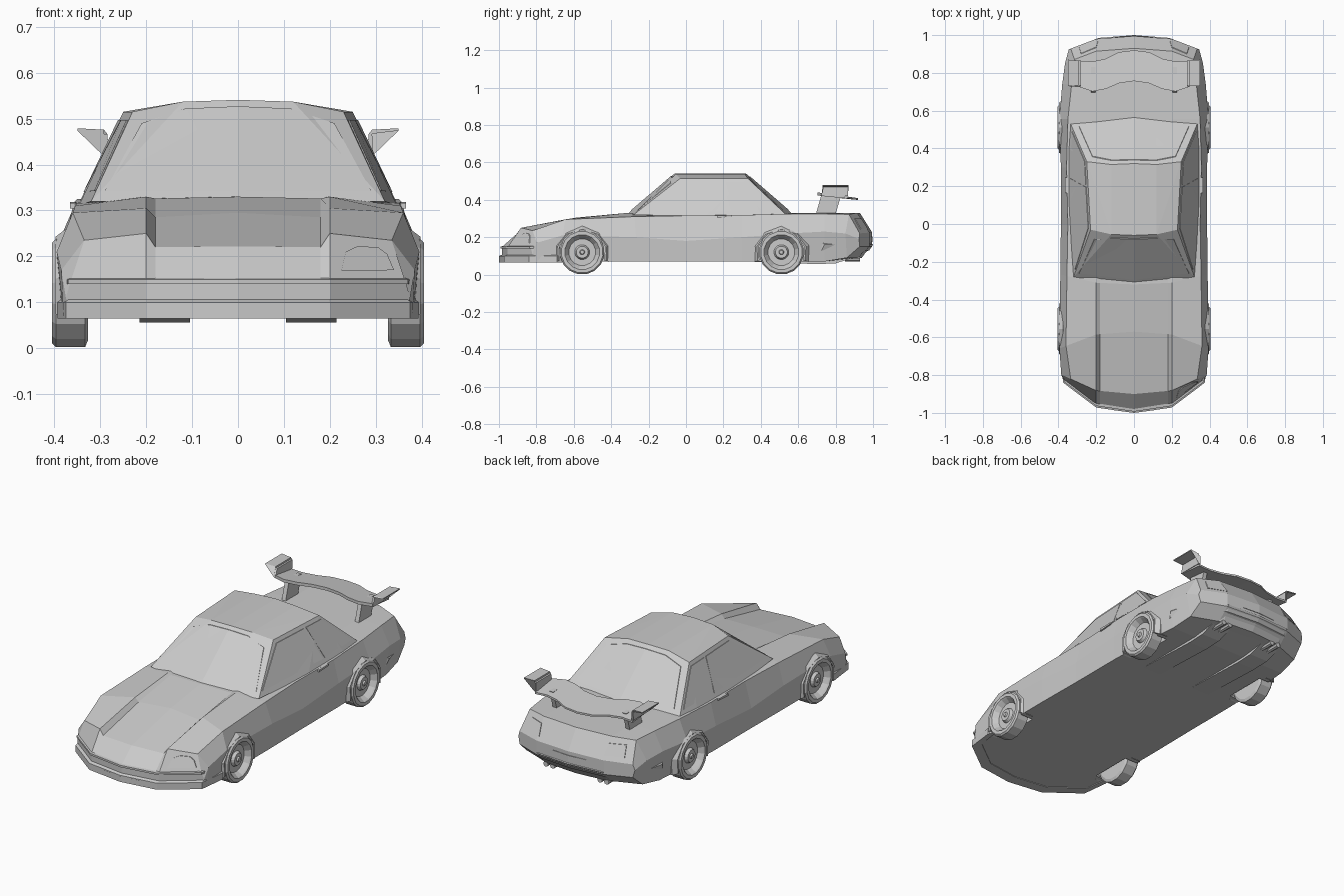
import bpy, bmesh
from math import sin, cos, pi, radians
from mathutils import Vector, Matrix
from mathutils.bvhtree import BVHTree

if "Cube" in bpy.data.objects:
    bpy.data.objects.remove(bpy.data.objects["Cube"])


def add(name, bm, mirror=False):
    if mirror:
        dup = bmesh.ops.duplicate(bm, geom=bm.verts[:] + bm.edges[:] + bm.faces[:])
        verts = [g for g in dup["geom"] if isinstance(g, bmesh.types.BMVert)]
        bmesh.ops.scale(bm, vec=(-1, 1, 1), verts=verts)
    bmesh.ops.recalc_face_normals(bm, faces=bm.faces)
    me = bpy.data.meshes.new(name)
    bm.to_mesh(me)
    ob = bpy.data.objects.new(name, me)
    bpy.context.collection.objects.link(ob)
    return ob


def loft(rings, caps=True, bm=None):
    bm = bm or bmesh.new()
    vs = [[bm.verts.new(p) for p in r] for r in rings]
    n = len(vs[0])
    for a, b in zip(vs, vs[1:]):
        for i in range(n):
            j = (i + 1) % n
            bm.faces.new((a[i], a[j], b[j], b[i]))
    if caps is True:
        bm.faces.new(vs[0])
        bm.faces.new(vs[-1])
    elif caps:
        for r in (vs[0], vs[-1]):
            for f in caps:
                bm.faces.new([r[i] for i in f])
    return bm


def flip(pts):
    return [(-x, *rest) for x, *rest in reversed(pts) if x > 1e-6]


def prism(pts, x0, x1, bm=None):
    return loft([[(x, y, z) for y, z in pts] for x in (x0, x1)], bm=bm)


# Body: y, plan bend, bottom z, bottom w, max w, its z, shoulder w, its z, fender z, hood edge z, centre z
stations = [
    (-.985, 1, .068, .365, .375, .11, .365, .145, .145, .146, .147),
    (-.90, .6, .068, .38, .385, .17, .335, .235, .25, .22, .222),
    (-.57, -.5, .07, .385, .395, .21, .36, .295, .305, .285, .295),
    (-.32, .3, .07, .385, .39, .20, .355, .31, .33, .326, .33),
    (0, 0, .07, .382, .387, .18, .35, .315, .33, .33, .33),
    (.30, 0, .07, .382, .387, .20, .357, .318, .33, .33, .33),
    (.555, 0, .07, .375, .395, .22, .35, .325, .33, .33, .33),
    (.74, 0, .07, .36, .38, .23, .33, .325, .33, .33, .33),
    (.93, -.5, .09, .345, .365, .22, .315, .322, .33, .33, .33),
    (.995, -.5, .15, .335, .345, .19, .335, .22, .225, .225, .226),
]


def bend(x):
    return .15 * x if x < .2 else .03 + (x - .2) * .76


rings = []
for y, b, zb, wb, wm, zm, ws, zs, zf, zh, zc in stations:
    half = [(0, zb), (.2, zb), (wb, zb), (wm, zm), (ws, zs), (.2, zf), (.18, zh), (0, zc)]
    half = [(x, y + b * bend(x), z) for x, z in half]
    rings.append(half + flip(half))
caps = [(0, 1, 6, 7), (1, 2, 3, 4, 5), (1, 5, 6)]
caps += [tuple((14 - i) % 14 for i in f) for f in caps]
bm = loft(rings, caps)
body_tree = BVHTree.FromBMesh(bm)
body = add("body", bm)

# Wheel wells cut from the body
WHEELS = ((-.555, .12), (.51, .12))
bm = bmesh.new()
for y, z in WHEELS:
    for s in (-1, 1):
        m = Matrix.Translation((s * .41, y, z)) @ Matrix.Rotation(pi / 2, 4, 'Y')
        bmesh.ops.create_cone(bm, cap_ends=True, segments=12, radius1=.13, radius2=.13, depth=.2, matrix=m)
cutter = add("wheel_well_cutter", bm)
cutter.hide_render = True
mod = body.modifiers.new("wells", 'BOOLEAN')
mod.operation, mod.object, mod.solver = 'DIFFERENCE', cutter, 'EXACT'
dg = bpy.context.evaluated_depsgraph_get()
cut = bpy.data.meshes.new_from_object(body.evaluated_get(dg))
body.modifiers.clear()
body.data = cut
bpy.data.objects.remove(cutter)

# Cabin
bm = bmesh.new()
half = [(0, -.33, .31), (.32, -.28, .32), (.347, .1, .31), (.347, .4, .315), (.335, .53, .325), (0, .575, .32),
        (.23, -.03, .515), (.25, .33, .515), (.12, -.055, .537), (.12, .315, .537), (0, -.06, .541), (0, .32, .541)]
for p in half + flip(half):
    bm.verts.new(p)
bmesh.ops.convex_hull(bm, input=bm.verts)
bmesh.ops.dissolve_limit(bm, angle_limit=radians(1), verts=bm.verts, edges=bm.edges)
bmesh.ops.recalc_face_normals(bm, faces=bm.faces)
cabin_tree = BVHTree.FromBMesh(bm)
add("cabin", bm)


# Thin panels projected onto body or cabin
def panel(name, tree, pts, axis, sign, off=.004):
    d = Vector((0, 0, 0))
    d[axis] = -sign
    front, back = [], []
    for u, v in pts:
        o = Vector((u, sign * 2, v)) if axis == 1 else Vector((sign * 2, u, v))
        hit = tree.ray_cast(o, d)[0]
        if hit:
            front.append(hit - d * off)
            back.append(hit + d * .01)
    add(name, loft([back, front]), mirror=True)


panel("windshield", cabin_tree, [(0, .343), (.29, .343), (.21, .49), (.115, .522), (0, .527)], 1, -1)
panel("rear_window", cabin_tree, [(0, .345), (.29, .345), (.22, .495), (.115, .52), (0, .525)], 1, 1)
panel("door_window", cabin_tree, [(-.24, .343), (-.02, .497), (.195, .497), (.24, .34)], 0, 1, .003)
panel("quarter_window", cabin_tree, [(.255, .34), (.21, .497), (.33, .497), (.49, .345)], 0, 1, .003)
panel("headlight", body_tree, [(.225, .168), (.34, .17), (.325, .205), (.305, .22), (.26, .222), (.235, .21)], 1, -1)
panel("tail_light", body_tree, [(.19, .245), (.29, .245), (.28, .30), (.20, .30)], 1, 1)


# Bumpers swept around the plan outline
def bumper(name, path, prof):
    path = flip(path) + path
    add(name, loft([[(x * s, y * s, z) for s, z in prof] for x, y in path]))


bumper("front_bumper", [(0, -1), (.2, -.972), (.375, -.84), (.393, -.69)],
       [(1, .065), (1, .1), (.985, .106), (.94, .106), (.94, .065)])
bumper("nose_trim", [(0, -.993), (.2, -.963), (.37, -.836), (.389, -.70)],
       [(1, .14), (1, .15), (.97, .155), (.96, .14)])
bumper("rear_bumper", [(0, 1), (.19, .985), (.335, .92), (.378, .74)],
       [(.985, .17), (1, .16), (.98, .13), (.965, .125), (.94, .09), (.88, .085), (.88, .17)])
bumper("front_plate", [(0, -1.0), (.105, -.986)], [(1, .07), (1, .095), (.97, .095), (.97, .07)])
bumper("rear_plate", [(0, .998), (.1, .990)], [(1, .175), (1, .205), (.96, .205), (.96, .175)])

# Wheels and arch flares
prof = [(.327, .105), (.333, .12), (.397, .12), (.405, .112), (.405, .094), (.398, .088),
        (.375, .072), (.375, .04), (.39, .032), (.39, .014), (.397, .010)]
arch = [(radians(a), z) for a, z in ((-22, 0), (15, 0), (52, 0), (90, 0), (128, 0), (165, 0), (202, 0))]
for tag, (y, z) in zip(("front", "rear"), WHEELS):
    bm = loft([[(x, y + r * cos(2 * pi * k / 16 + .2), z + r * sin(2 * pi * k / 16 + .2)) for k in range(16)]
               for x, r in prof])
    add(tag + "_wheels", bm, mirror=True)
    section = [(.33, .127), (.396, .127), (.398, .136), (.375, .155), (.33, .155)]
    bm = loft([[(x, y + r * cos(a), z + r * sin(a) * .9) for x, r in section] for a, _ in arch])
    add(tag + "_wheel_arches", bm, mirror=True)

# Rear wing: wavy blade, upturned tips, struts
wing = [(0, .757, .92), (.08, .745, .91), (.15, .715, .875), (.22, .702, .86), (.29, .725, .865)]
wing = flip(wing) + wing
rings = []
for x, y0, y1 in wing:
    z0, z1 = [.437 - (y - .72) * .14 for y in (y0, y1)]
    rings.append([(x, y0, z0), (x, y1, z1), (x, y1, z1 - .01), (x, y0, z0 - .016)])
add("wing_blade", loft(rings))
tips = [(.283, .725, .865, .42), (.284, .735, .865, .466), (.35, .73, .87, .474),
        (.35, .73, .87, .479), (.292, .735, .865, .476), (.294, .725, .865, .42)]
add("wing_tips", loft([[(x, a, z) for x, a, b, z in tips], [(x, b, z) for x, a, b, z in tips]]), mirror=True)
add("wing_struts", prism([(.695, .325), (.80, .325), (.83, .425), (.725, .43)], .205, .228), mirror=True)

# Door handles
add("door_handles", prism([(.165, .304), (.245, .309), (.245, .318), (.165, .316)], .335, .366), mirror=True)

# Underside keels and exhaust tips
add("diffuser_keels", prism([(.28, .072), (.70, .056), (.80, .06), (.90, .092), (.80, .1), (.30, .08)],
                            .105, .215), mirror=True)
bm = bmesh.new()
for x in (.14, .18):
    m = Matrix.Translation((x, .89, .085)) @ Matrix.Rotation(pi / 2, 4, 'X')
    bmesh.ops.create_cone(bm, cap_ends=True, segments=8, radius1=.014, radius2=.014, depth=.08, matrix=m)
add("exhaust_tips", bm, mirror=True)
